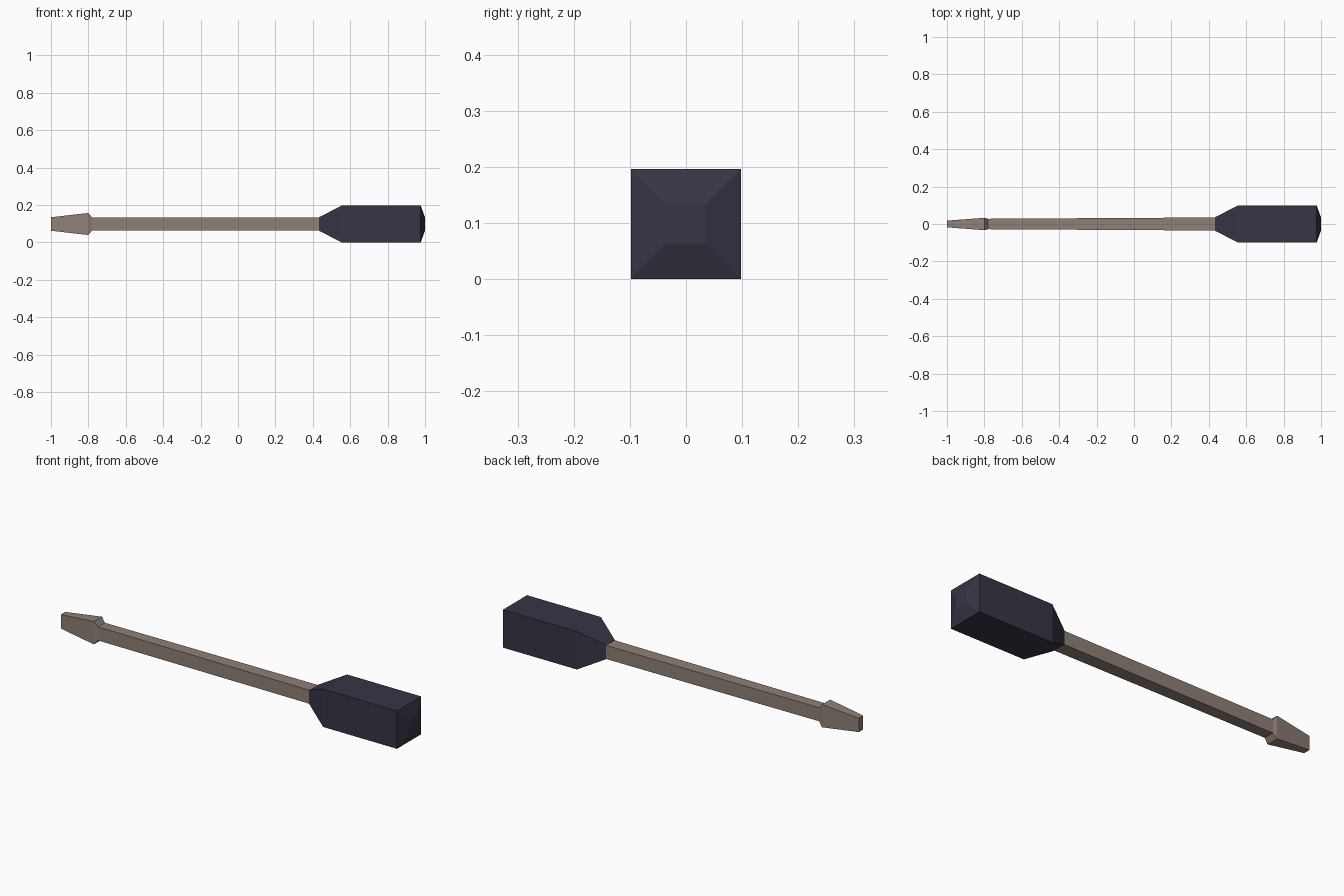
import bpy, bmesh

if "Cube" in bpy.data.objects:
    bpy.data.objects.remove(bpy.data.objects["Cube"])

CENTRE_Z = 0.098


def material(name, colour):
    mat = bpy.data.materials.new(name)
    mat.diffuse_color = (*colour, 1.0)
    mat.use_nodes = True
    mat.node_tree.nodes["Principled BSDF"].inputs["Base Color"].default_value = mat.diffuse_color
    return mat


def square_loft(name, sections, mat):
    """Skin rectangular sections (x, half width y, half height z) along x."""
    bm = bmesh.new()
    rings = [[bm.verts.new((x, sy * hy, CENTRE_Z + sz * hz))
              for sy, sz in ((-1, -1), (1, -1), (1, 1), (-1, 1))]
             for x, hy, hz in sections]
    for a, b in zip(rings, rings[1:]):
        for i in range(4):
            j = (i + 1) % 4
            bm.faces.new((a[i], a[j], b[j], b[i]))
    bm.faces.new(rings[0])
    bm.faces.new(rings[-1])
    bmesh.ops.recalc_face_normals(bm, faces=bm.faces)
    mesh = bpy.data.meshes.new(name)
    bm.to_mesh(mesh)
    bm.free()
    mesh.materials.append(mat)
    obj = bpy.data.objects.new(name, mesh)
    bpy.context.collection.objects.link(obj)
    return obj


steel = material("warm_grey_metal", (0.275, 0.215, 0.18))
grip = material("dark_violet_grip", (0.038, 0.035, 0.060))

# Metal blade: flat tip, flared shoulder, slightly tapering shaft
square_loft("blade", [(-1.0, 0.018, 0.036),
                      (-0.80, 0.033, 0.059),
                      (-0.78, 0.028, 0.035),
                      (0.435, 0.035, 0.035)], steel)

# Handle: tapered neck, square grip, shallow bevelled butt
square_loft("handle", [(0.432, 0.036, 0.036),
                       (0.555, 0.098, 0.098),
                       (0.977, 0.098, 0.098),
                       (1.0, 0.035, 0.035)], grip)
